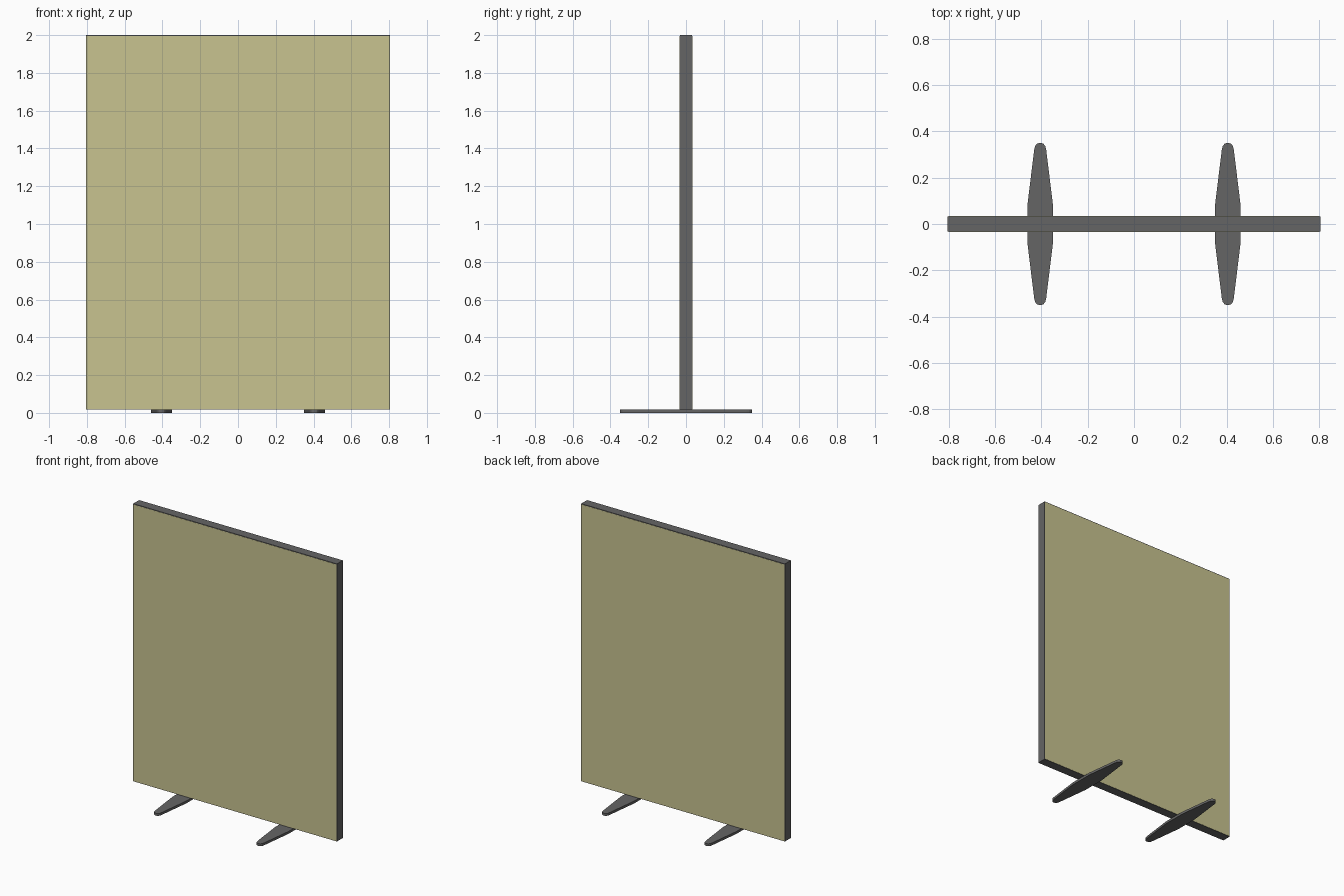
import bpy, bmesh

if "Cube" in bpy.data.objects:
    bpy.data.objects.remove(bpy.data.objects["Cube"])

HALF_W, HALF_D, TOP, BASE = 0.805, 0.033, 2.0, 0.017
BAR = 0.05


def material(name, rgb):
    mat = bpy.data.materials.new(name)
    mat.diffuse_color = (*rgb, 1)
    mat.use_nodes = True
    mat.node_tree.nodes["Principled BSDF"].inputs["Base Color"].default_value = mat.diffuse_color
    return mat


GREY = material("dark_grey", (0.13, 0.13, 0.13))
FABRIC = material("fabric", (0.58, 0.55, 0.28))


def prism(name, outline, offset, mat):
    """Extrude a closed 3D outline along an offset vector."""
    bm = bmesh.new()
    face = bm.faces.new([bm.verts.new(p) for p in outline])
    ext = bmesh.ops.extrude_face_region(bm, geom=[face])
    verts = [g for g in ext["geom"] if isinstance(g, bmesh.types.BMVert)]
    bmesh.ops.translate(bm, verts=verts, vec=offset)
    bmesh.ops.recalc_face_normals(bm, faces=bm.faces)
    mesh = bpy.data.meshes.new(name)
    bm.to_mesh(mesh)
    bm.free()
    mesh.materials.append(mat)
    obj = bpy.data.objects.new(name, mesh)
    bpy.context.collection.objects.link(obj)
    return obj


def box(name, x0, x1, y0, y1, z0, z1, mat):
    outline = [(x0, y0, z0), (x1, y0, z0), (x1, y1, z0), (x0, y1, z0)]
    return prism(name, outline, (0, 0, z1 - z0), mat)


# Frame: two full-height posts with rails between them
inner = HALF_W - BAR
box("left_post", -HALF_W, -inner, -HALF_D, HALF_D, BASE, TOP, GREY)
box("right_post", inner, HALF_W, -HALF_D, HALF_D, BASE, TOP, GREY)
box("top_rail", -inner, inner, -HALF_D, HALF_D, TOP - BAR, TOP, GREY)
box("bottom_rail", -inner, inner, -HALF_D, HALF_D, BASE, BASE + BAR, GREY)

# Thin fabric faces on the front and back
for name, side in (("front_fabric", -1), ("back_fabric", 1)):
    y0, y1 = sorted((side * (HALF_D - 0.008), side * (HALF_D + 0.001)))
    box(name, -HALF_W + 0.004, HALF_W - 0.004, y0, y1,
        BASE + 0.002, TOP - 0.005, FABRIC)

# Flat tapered feet with rounded tips, mirrored from a quarter outline
quarter = [(0.055, 0.083), (0.026, 0.32), (0.022, 0.337),
           (0.013, 0.347), (0.004, 0.35)]
half = quarter + [(-x, y) for x, y in reversed(quarter)]
outline = half + [(-x, -y) for x, y in half]
for name, cx in (("left_foot", -0.405), ("right_foot", 0.405)):
    prism(name, [(cx + x, y, 0) for x, y in outline], (0, 0, BASE), GREY)
